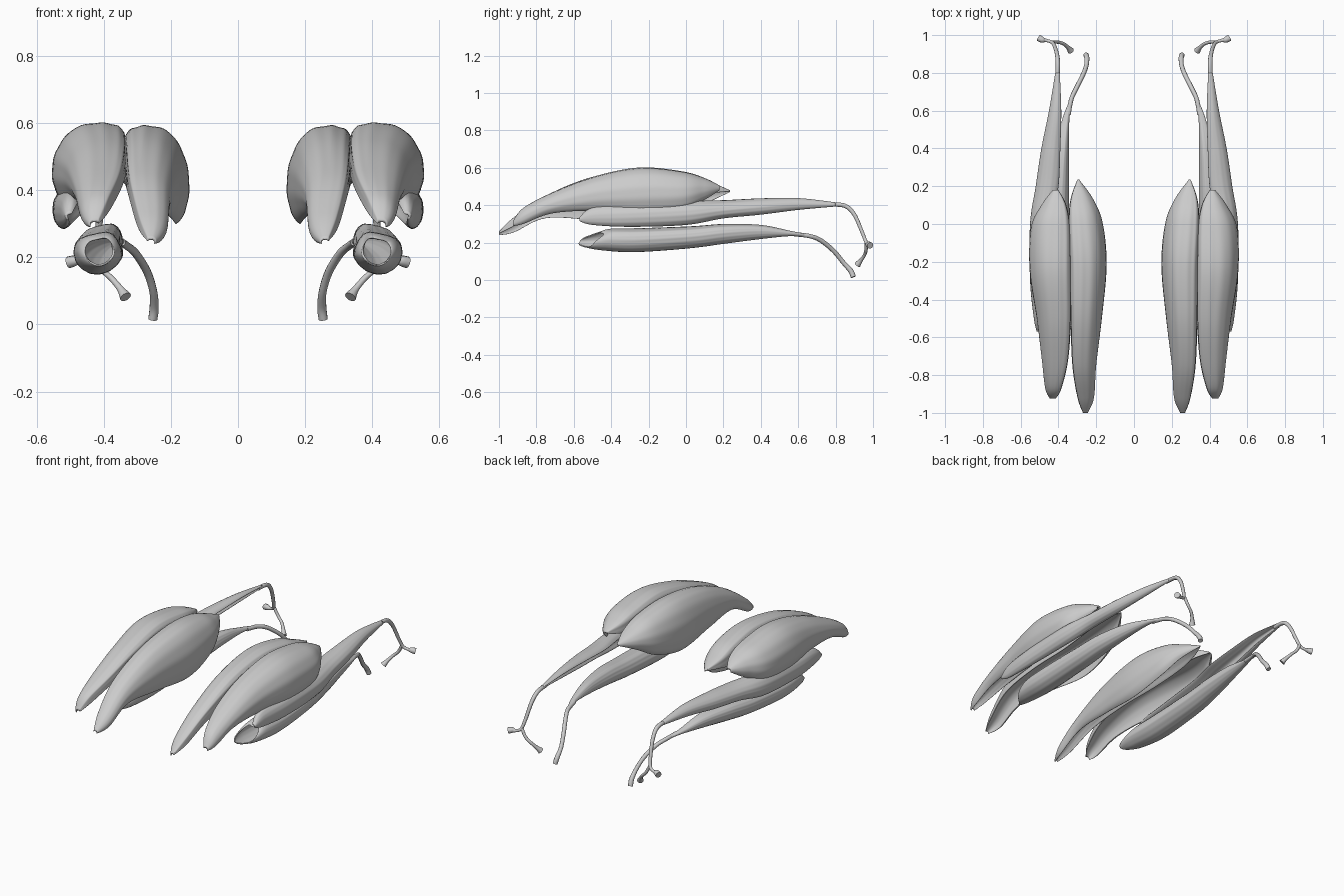
import bpy, math
from mathutils import Vector

if "Cube" in bpy.data.objects:
    bpy.data.objects.remove(bpy.data.objects["Cube"])


def spline(pts, n, closed=False):
    """Resample a point list as a smooth Catmull-Rom curve."""
    p = [Vector(q) for q in pts]
    m = len(p)
    segs = m if closed else m - 1
    get = (lambda i: p[i % m]) if closed else (lambda i: p[min(max(i, 0), m - 1)])
    out = []
    for k in range(n):
        t = k * segs / (n if closed else n - 1)
        i = min(int(t), segs - 1)
        t -= i
        a, b, c, d = get(i - 1), get(i), get(i + 1), get(i + 2)
        out.append(0.5 * (2 * b + (c - a) * t + (2 * a - 5 * b + 4 * c - d) * t * t
                          + (3 * b - a - 3 * c + d) * t ** 3))
    return out


def muscle(name, side, profile, stations, flip=False, lag=0.0, groove=0.008, hollow=0.0):
    """Loft a unit cross-section through boxes (y, x0, x1, z0, z1)."""
    n, rows = 96, 64
    prof = spline([(1 - u if flip else u, v, 0) for u, v in profile], n, True)
    secs = spline(stations, rows)
    verts, faces = [], []
    for r, (y, x0, x1, z0, z1) in enumerate(secs):
        f = r / (rows - 1)
        for k, q in enumerate(prof):
            # shallow fibre grooves that fade at both ends
            g = 1 + groove * math.sin(k * math.tau / 6 + 4 * f) * math.sin(math.pi * f)
            u, v = 0.5 + (q.x - 0.5) * g, 0.5 + (q.y - 0.5) * g
            dy = lag * (1 - f) ** 3 * (1.5 * (u - 0.35) ** 2 + 2 * (v - 0.4) ** 2)
            verts.append((side * (x0 + u * (x1 - x0)), y + dy, z0 + v * (z1 - z0)))
    for r in range(rows - 1):
        for k in range(n):
            j = (k + 1) % n
            faces.append((r * n + k, r * n + j, (r + 1) * n + j, (r + 1) * n + k))
    if not hollow:
        faces.append(tuple(range(n))[::-1])
    faces.append(tuple(range((rows - 1) * n, rows * n)))
    if (side < 0) != flip:
        faces = [f[::-1] for f in faces]
    me = bpy.data.meshes.new(name)
    me.from_pydata(verts, [], faces)
    ob = bpy.data.objects.new(name, me)
    bpy.context.collection.objects.link(ob)
    me.polygons.foreach_set("use_smooth", [True] * len(me.polygons))
    if hollow:
        mod = ob.modifiers.new("wall", 'SOLIDIFY')
        mod.thickness, mod.offset = hollow, -1


def tendon(name, side, pts):
    """Round cord through (x, y, z, radius) points."""
    cu = bpy.data.curves.new(name, 'CURVE')
    cu.dimensions, cu.bevel_depth, cu.bevel_resolution = '3D', 1.0, 3
    cu.use_fill_caps = True
    path = spline(pts, 36)
    sp = cu.splines.new('POLY')
    sp.points.add(len(path) - 1)
    for p, q in zip(sp.points, path):
        p.co = (side * q[0], q[1], q[2], 1)
        p.radius = q[3]
    sp.use_smooth = True
    bpy.context.collection.objects.link(bpy.data.objects.new(name, cu))


# Cross-sections (u inward to outward, v up)
HEAD = [(0, .42), (0, .68), (.03, .9), (.16, .98), (.4, 1), (.7, .93), (.92, .7), (1, .42),
        (.95, .15), (.8, 0), (.82, .2), (.75, .45), (.55, .6), (.3, .6), (.12, .5)]
STRAP = [(.0, .8), (.25, 1), (.6, .98), (.9, .75), (1, .45), (.92, .15), (.7, 0), (.5, .08),
         (.6, .3), (.55, .55), (.3, .65)]
TUBE = [(0, .4), (.05, .75), (.25, 1), (.55, .98), (.88, .85), (1, .55), (.9, .2), (.6, 0), (.25, .08)]

# Muscle boxes along y
OUTER = [(-.925, .415, .445, .29, .315), (-.87, .385, .47, .30, .385), (-.72, .35, .488, .355, .465),
         (-.5, .335, .515, .37, .55), (-.25, .335, .552, .36, .60), (-.02, .34, .545, .375, .58),
         (.1, .36, .49, .43, .545), (.18, .40, .43, .48, .505)]
INNER = [(-1, .245, .27, .24, .26), (-.92, .212, .298, .255, .335), (-.75, .20, .325, .33, .45),
         (-.5, .17, .335, .32, .55), (-.22, .145, .34, .30, .592), (.0, .165, .345, .35, .57),
         (.13, .215, .335, .42, .525), (.235, .29, .30, .47, .48)]
LATERAL = [(-.57, .495, .515, .315, .335), (-.5, .475, .53, .295, .385), (-.3, .46, .55, .285, .405),
           (0, .435, .55, .295, .42), (.2, .40, .52, .33, .425), (.4, .39, .49, .35, .435),
           (.6, .385, .45, .375, .437), (.8, .393, .417, .393, .415)]
DEEP = [(-.605, .37, .455, .175, .255), (-.5, .352, .478, .16, .272), (-.3, .345, .49, .15, .275),
        (0, .345, .48, .17, .285), (.2, .345, .46, .195, .298), (.4, .345, .42, .22, .293),
        (.56, .342, .378, .235, .262), (.66, .325, .339, .229, .243)]

for side, tag in ((1, "right"), (-1, "left")):
    # calf heads arching side by side
    muscle("outer_head_" + tag, side, HEAD, OUTER)
    muscle("inner_head_" + tag, side, HEAD, INNER, flip=True)
    # long strap muscle and hollow deep muscle
    muscle("lateral_strap_" + tag, side, STRAP, LATERAL)
    muscle("deep_muscle_" + tag, side, TUBE, DEEP, lag=.2, hollow=.006)
    # strap tendon with two flared ends
    tendon("outer_tendon_" + tag, side, [
        (.405, .77, .404, .012), (.403, .85, .397, .012), (.408, .9, .35, .011), (.42, .94, .26, .010),
        (.435, .962, .205, .009), (.465, .972, .19, .009), (.485, .975, .19, .016), (.505, .985, .185, .018)])
    tendon("branch_tendon_" + tag, side, [
        (.43, .962, .21, .009), (.405, .963, .165, .009), (.375, .955, .135, .009),
        (.35, .935, .105, .011), (.335, .917, .082, .018)])
    # deep tendon sweeping inward and down
    tendon("deep_tendon_" + tag, side, [
        (.347, .58, .245, .012), (.332, .66, .235, .012), (.305, .72, .212, .012), (.27, .79, .155, .012),
        (.252, .84, .095, .012), (.25, .88, .05, .014), (.254, .895, .016, .014)])
